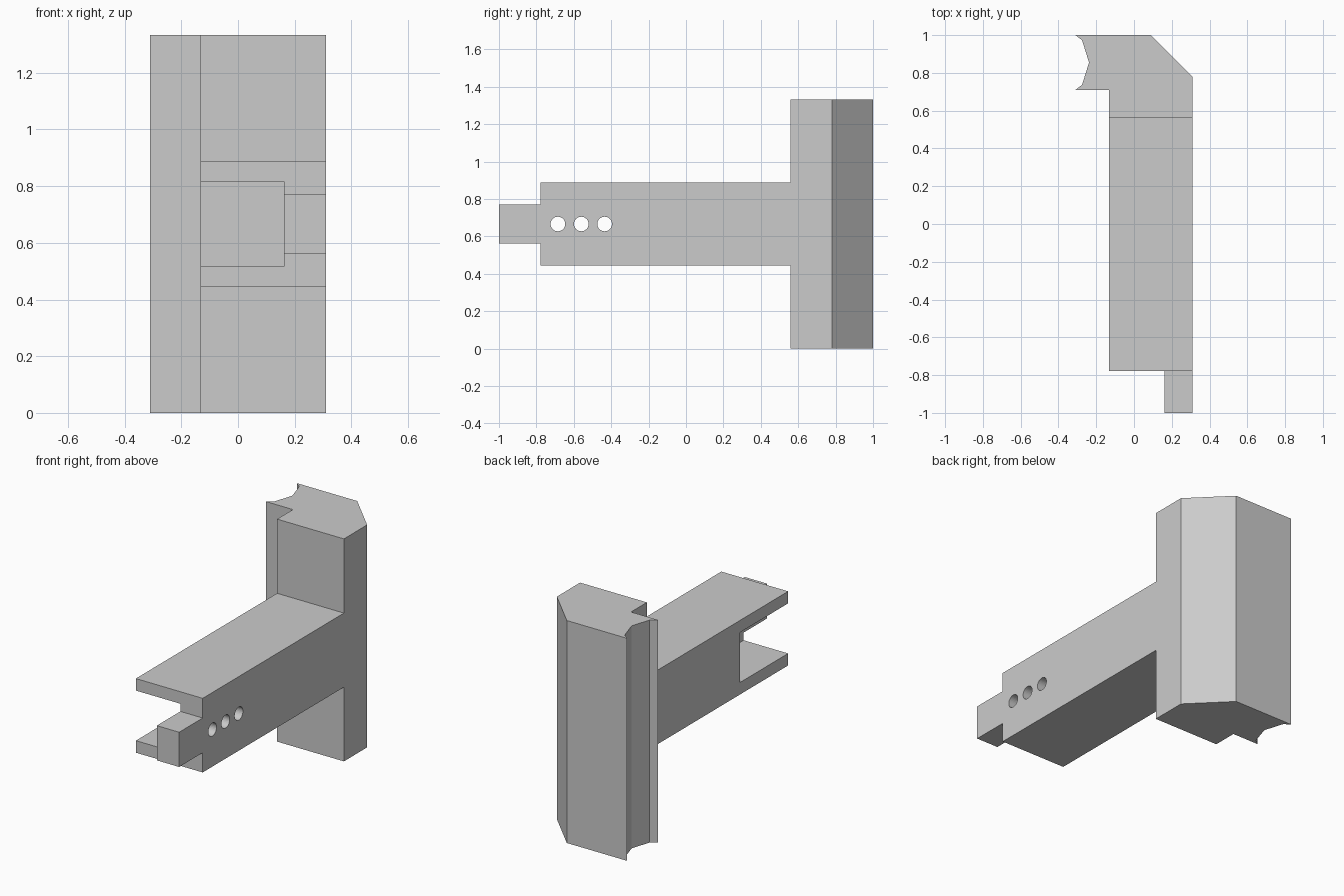
import bpy
import bmesh
from math import pi
from mathutils import Vector

cube = bpy.data.objects.get("Cube")
if cube:
    bpy.data.objects.remove(cube, do_unlink=True)

HEIGHT = 1.333
MID = HEIGHT / 2

grey = bpy.data.materials.new("plain_grey")
grey.use_nodes = True
grey.diffuse_color = (0.6, 0.6, 0.6, 1)
grey.node_tree.nodes["Principled BSDF"].inputs["Base Color"].default_value = (0.6, 0.6, 0.6, 1)


def finish(name, bm):
    bmesh.ops.recalc_face_normals(bm, faces=bm.faces)
    mesh = bpy.data.meshes.new(name)
    bm.to_mesh(mesh)
    bm.free()
    mesh.materials.append(grey)
    obj = bpy.data.objects.new(name, mesh)
    bpy.context.collection.objects.link(obj)
    return obj


def box(name, low, high):
    bm = bmesh.new()
    bmesh.ops.create_cube(bm, size=1)
    low, high = Vector(low), Vector(high)
    for v in bm.verts:
        v.co = (low + high) / 2 + v.co * (high - low)
    return finish(name, bm)


def prism(name, outline, height):
    bm = bmesh.new()
    face = bm.faces.new([bm.verts.new((x, y, 0)) for x, y in outline])
    out = bmesh.ops.extrude_face_region(bm, geom=[face])
    top = [g for g in out["geom"] if isinstance(g, bmesh.types.BMVert)]
    bmesh.ops.translate(bm, verts=top, vec=(0, 0, height))
    return finish(name, bm)


def cut(target, cutter):
    cutter.hide_render = True
    cutter.hide_viewport = True
    mod = target.modifiers.new(cutter.name, "BOOLEAN")
    mod.operation = "DIFFERENCE"
    mod.solver = "EXACT"
    mod.object = cutter


# Upright post: chamfered back corner, scalloped channel along the lip
prism("post", [(-0.31, 1), (0.09, 1), (0.31, 0.78), (0.31, 0.56),
               (-0.133, 0.56), (-0.133, 0.71), (-0.31, 0.71),
               (-0.275, 0.737), (-0.238, 0.855), (-0.275, 0.973)], HEIGHT)

# Horizontal arm with an open pocket at its front end
arm = box("arm", (-0.133, -0.777, MID - 0.222), (0.31, 0.56, MID + 0.222))
cut(arm, box("pocket_cutter", (-0.3, -0.9, MID - 0.15), (0.162, -0.32, MID + 0.15)))

# Row of three round holes through the pocket side wall
for i in range(3):
    bm = bmesh.new()
    bmesh.ops.create_cone(bm, cap_ends=True, segments=32, radius1=0.039, radius2=0.039, depth=0.4)
    hole = finish(f"hole_cutter_{i + 1}", bm)
    hole.rotation_euler.y = pi / 2
    hole.location = (0.25, -0.685 + i * 0.125, MID)
    cut(arm, hole)

# Tab projecting from the side wall
box("front_tab", (0.162, -1, MID - 0.104), (0.31, -0.777, MID + 0.104))
